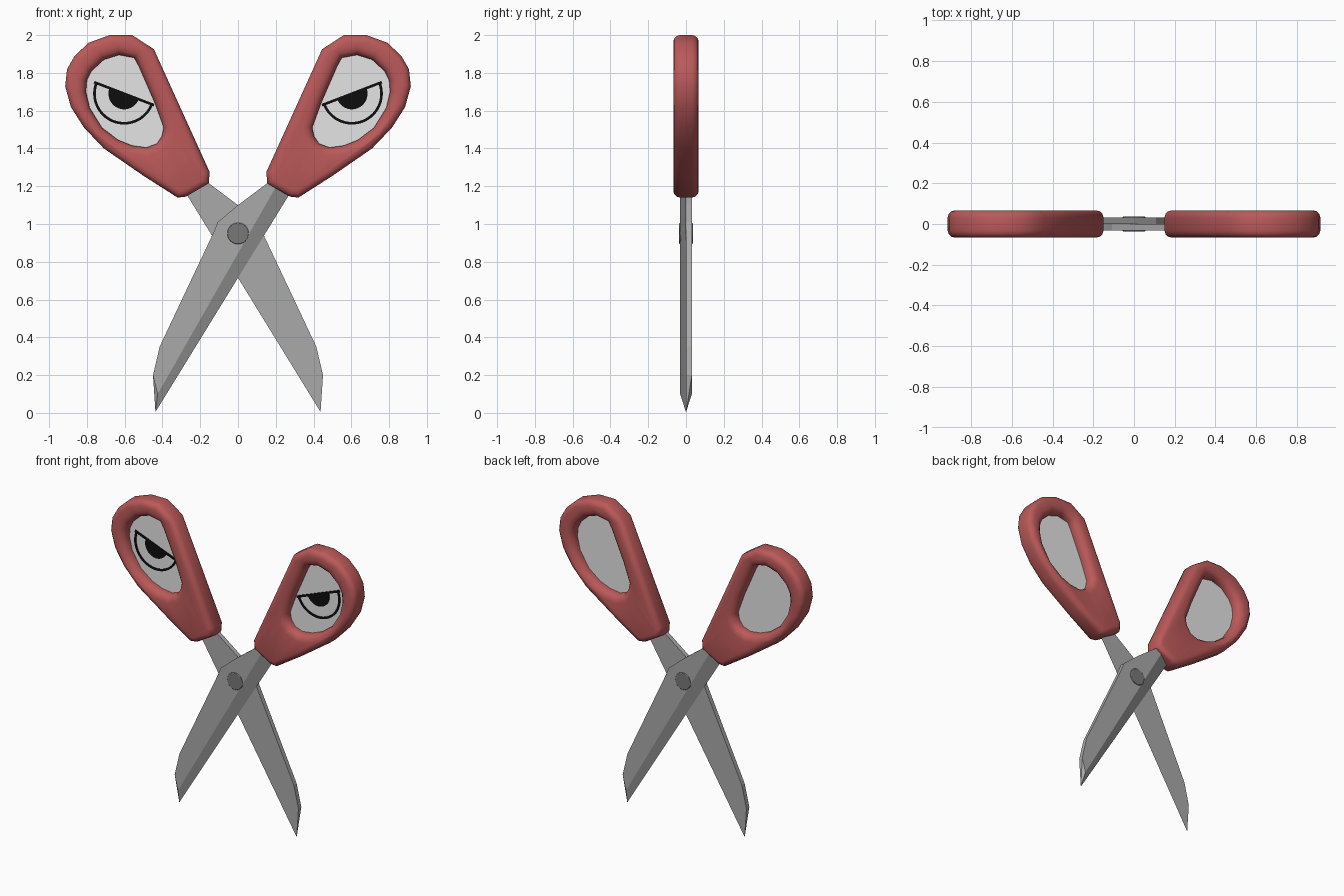
import bpy, bmesh, math
from mathutils import Vector

if "Cube" in bpy.data.objects:
    bpy.data.objects.remove(bpy.data.objects["Cube"])


def material(name, rgb):
    m = bpy.data.materials.new(name)
    m.diffuse_color = (*rgb, 1)
    m.use_nodes = True
    m.node_tree.nodes["Principled BSDF"].inputs["Base Color"].default_value = m.diffuse_color
    return m


RED = material("red plastic", (0.50, 0.10, 0.10))
STEEL = material("steel", (0.40, 0.40, 0.40))
DARK_STEEL = material("dark steel", (0.19, 0.19, 0.19))
PALE = material("pale grey", (0.78, 0.78, 0.78))
BLACK = material("black", (0.004, 0.004, 0.004))


def make(name, verts, faces, mat, smooth=None):
    bm = bmesh.new()
    vs = [bm.verts.new(v) for v in verts]
    for f in faces:
        bm.faces.new([vs[i] for i in f])
    bmesh.ops.recalc_face_normals(bm, faces=bm.faces)
    me = bpy.data.meshes.new(name)
    bm.to_mesh(me)
    bm.free()
    me.materials.append(mat)
    ob = bpy.data.objects.new(name, me)
    bpy.context.collection.objects.link(ob)
    if smooth:
        bpy.ops.object.select_all(action='DESELECT')
        bpy.context.view_layer.objects.active = ob
        ob.select_set(True)
        bpy.ops.object.shade_smooth_by_angle(angle=math.radians(smooth))
    return ob


def prism(name, loop, y0, y1, mat, smooth=None):
    """Extrude an x-z outline from y0 to y1."""
    n = len(loop)
    verts = [(x, y, z) for y in (y0, y1) for x, z in loop]
    faces = [range(n), range(n, 2 * n)]
    faces += [(i, (i + 1) % n, n + (i + 1) % n, n + i) for i in range(n)]
    return make(name, verts, faces, mat, smooth)


def inset(loop, d):
    """Move a counter-clockwise outline inwards by d."""
    out = []
    for i, p in enumerate(loop):
        p = Vector(p)
        a = (p - Vector(loop[i - 1])).normalized()
        b = (Vector(loop[(i + 1) % len(loop)]) - p).normalized()
        na, nb = Vector((-a.y, a.x)), Vector((-b.y, b.x))
        out.append(p + (na + nb) * d / (1 + na.dot(nb)))
    return out


# Handle outline and finger hole, point for point
OUTER = [(.155, 1.215), (.275, 1.145), (.32, 1.14), (.50, 1.255), (.71, 1.40), (.815, 1.51),
         (.885, 1.62), (.915, 1.73), (.905, 1.82), (.865, 1.89), (.79, 1.96), (.68, 2.0),
         (.56, 2.0), (.445, 1.925), (.30, 1.605), (.15, 1.275)]
HOLE = [(.403, 1.465), (.43, 1.425), (.485, 1.405), (.56, 1.415), (.635, 1.445), (.72, 1.51),
        (.785, 1.615), (.805, 1.70), (.80, 1.76), (.775, 1.81), (.71, 1.87), (.63, 1.895),
        (.55, 1.88), (.525, 1.835), (.44, 1.64), (.393, 1.51)]
HALF = 0.067


def handle(name, s):
    rings = []
    for loop, r, flip in ((OUTER, .035, 1), (HOLE, .045, -1)):
        arc = [(a, -1) for a in (-90, -60, -30, 0)] + [(a, 1) for a in (0, 30, 60, 90)]
        for a, side in arc[::flip]:
            a = math.radians(a)
            y = side * (HALF - r) + r * math.sin(a)
            rings.append([(s * p.x, y, p.y) for p in inset(loop, flip * r * (1 - math.cos(a)))])
    n, m = len(OUTER), len(rings)
    faces = [(k * n + i, k * n + (i + 1) % n, (k + 1) % m * n + (i + 1) % n, (k + 1) % m * n + i)
             for k in range(m) for i in range(n)]
    make(name, [v for r in rings for v in r], faces, RED, 50)


def eye(side, s):
    tilt = math.radians(21)

    def place(pts):
        c, sn = math.cos(tilt), math.sin(tilt)
        return [(s * (.603 + u * c - v * sn), 1.69 + u * sn + v * c) for u, v in pts]

    def half(r, steps=20):
        return [(r * math.cos(t), r * math.sin(t))
                for t in (math.pi + math.pi * i / steps for i in range(steps + 1))]

    lid = [(-.170, -.007), (.170, -.007), (.170, .007), (-.170, .007)]
    prism(side + "_eyelid_line", place(lid), -.011, -.004, BLACK)
    prism(side + "_eye_outline", place(half(.164) + half(.150)[::-1]), -.010, -.004, BLACK)
    prism(side + "_pupil", place(half(.083)), -.009, -.004, BLACK)


for side, s in (("right", 1), ("left", -1)):
    handle(side + "_handle", s)
    prism(side + "_pane", [(s * p.x, p.y) for p in inset(HOLE, -.01)], -.005, .005, PALE)
    eye(side, s)

# Blade: thick spine, flat face, one ground bevel down to the cutting edge
SPINE = [(-.45, .20), (-.415, .35), (-.132, .95), (-.107, 1.01), (0, 1.10), (.18, 1.235), (.27, 1.31)]
TIP, EDGE_TOP, RIDGE_TOP, RIDGE_LOW = (-.437, .005), (.36, 1.30), (.262, 1.305), (-.425, .10)
FRONT, BACK = -.031, -.0005
k = len(SPINE)
verts = [(x, BACK, z) for x, z in SPINE + [EDGE_TOP, TIP]]
verts += [(x, FRONT, z) for x, z in SPINE + [RIDGE_TOP, RIDGE_LOW]]
edge, tip, f0, ridge, low = k, k + 1, k + 2, 2 * k + 2, 2 * k + 3
faces = [range(k + 2), range(f0, f0 + k + 2),
         (tip, 0, f0), (tip, f0, low), (tip, low, ridge, edge),
         (k - 1, edge, ridge, f0 + k - 1)]
faces += [(i, i + 1, f0 + i + 1, f0 + i) for i in range(k - 1)]
front_blade = make("front_blade", verts, faces, STEEL)
back_blade = front_blade.copy()
back_blade.name = "back_blade"
back_blade.rotation_euler.z = math.pi
bpy.context.collection.objects.link(back_blade)

# Pivot pin
circle = [(.057 * math.cos(t), .95 + .057 * math.sin(t)) for t in (math.tau * i / 24 for i in range(24))]
pin = prism("pivot_pin", circle, -.036, .036, DARK_STEEL, 40)
bevel = pin.modifiers.new("rounded rim", 'BEVEL')
bevel.width, bevel.segments = .004, 2
bevel.limit_method = 'ANGLE'
